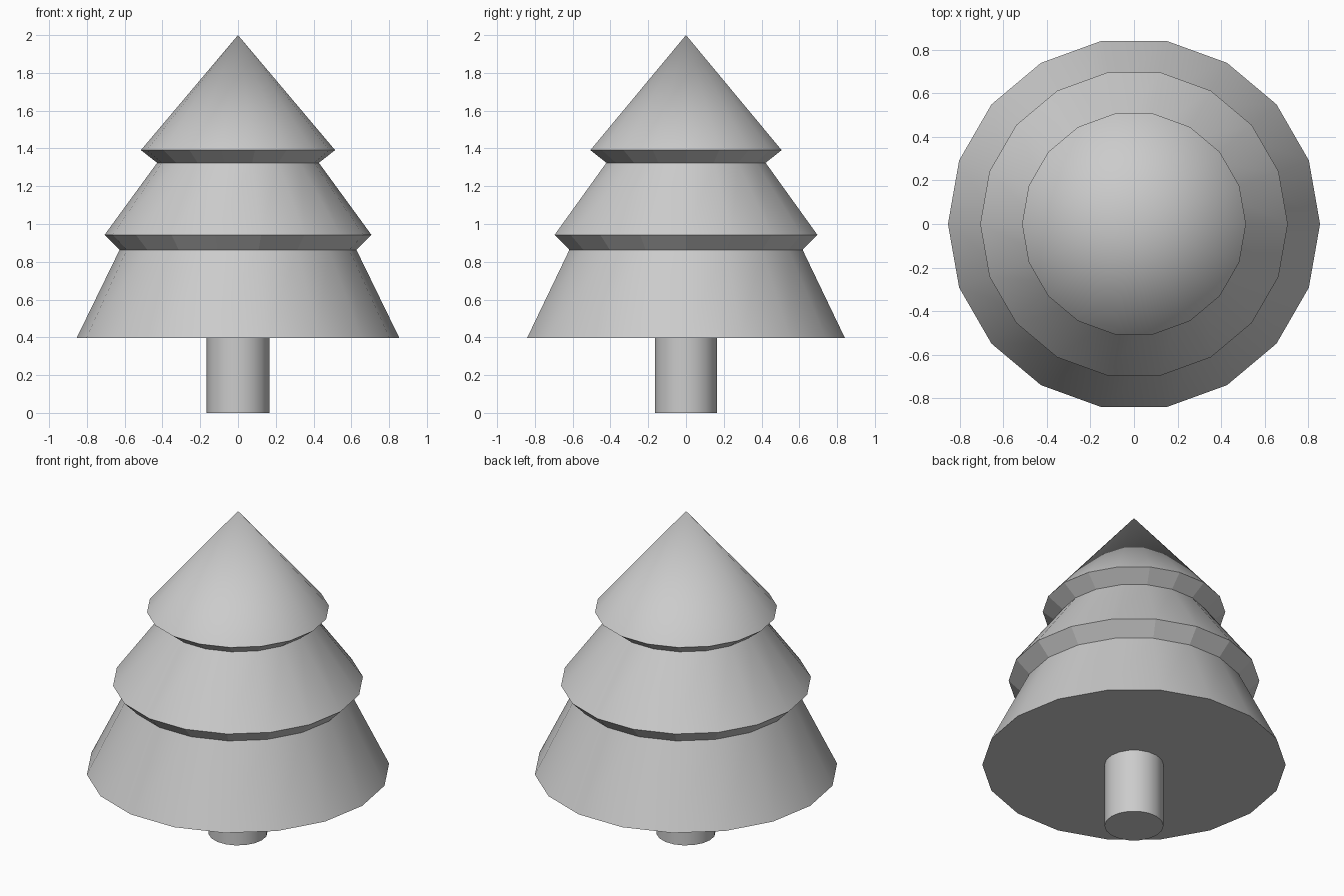
import bpy, bmesh, math

if "Cube" in bpy.data.objects:
    bpy.data.objects.remove(bpy.data.objects["Cube"])

SIDES = 18


def lathe(name, profile, flat_bands=()):
    """Spin (radius, z) points into a closed solid; listed bands stay flat shaded."""
    bm = bmesh.new()
    rings = []
    for r, z in profile:
        if r == 0:
            rings.append([bm.verts.new((0, 0, z))] * SIDES)
        else:
            rings.append([bm.verts.new((r * math.cos(a), r * math.sin(a), z))
                          for a in (math.tau * i / SIDES for i in range(SIDES))])
    flat = set()
    for band, (low, high) in enumerate(zip(rings, rings[1:])):
        for i in range(SIDES):
            j = (i + 1) % SIDES
            corners = list(dict.fromkeys((low[i], low[j], high[j], high[i])))
            face = bm.faces.new(corners)
            if band in flat_bands:
                flat.add(face)
    bm.faces.new(rings[0][::-1])
    if profile[-1][0] > 0:
        bm.faces.new(rings[-1])
    bm.normal_update()
    bm.faces.index_update()
    flat_ids = [f.index for f in flat]
    mesh = bpy.data.meshes.new(name)
    bm.to_mesh(mesh)
    bm.free()

    obj = bpy.data.objects.new(name, mesh)
    bpy.context.collection.objects.link(obj)
    bpy.ops.object.select_all(action='DESELECT')
    obj.select_set(True)
    bpy.context.view_layer.objects.active = obj
    bpy.ops.object.shade_smooth_by_angle(angle=math.radians(30))
    for i in flat_ids:
        mesh.polygons[i].use_smooth = False
    return obj


# Trunk, sunk slightly into the foliage
lathe("trunk", [(0.166, 0), (0.166, 0.41)])

# Three foliage tiers with faceted slanted ledges between them
lathe("foliage", [(0.854, 0.397), (0.627, 0.863), (0.706, 0.943),
                  (0.428, 1.324), (0.514, 1.391), (0, 2.0)],
      flat_bands=(1, 3))
